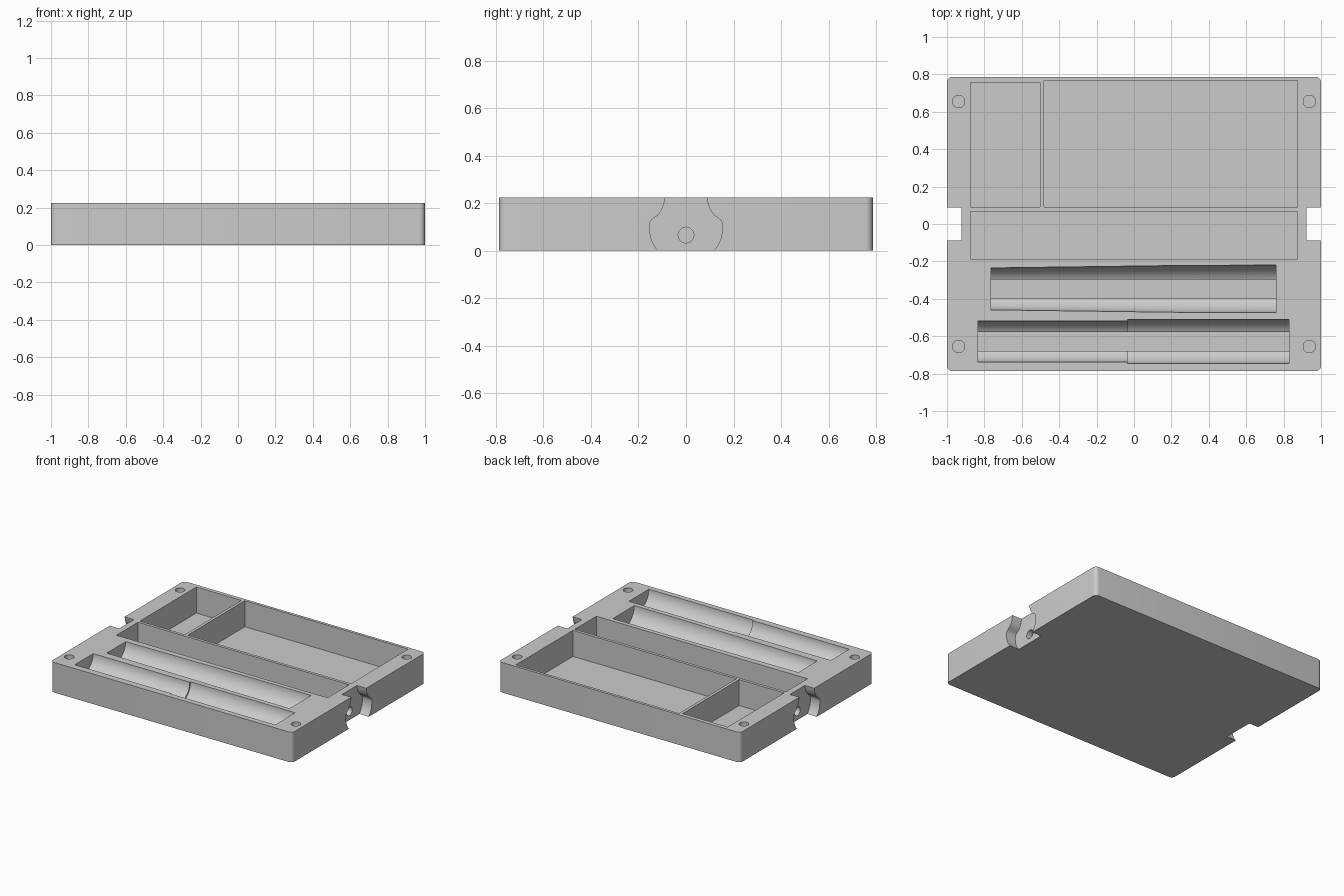
import bpy, bmesh, math
from mathutils import Vector

default = bpy.data.objects.get("Cube")
if default:
    bpy.data.objects.remove(default, do_unlink=True)

HALF_X, HALF_Y, TOP = 1.0, 0.787, 0.225
FLOOR = 0.03
OVER = 0.05  # how far cutters reach past the surface

grey = bpy.data.materials.new("plain_grey")
grey.use_nodes = True
colour = (0.6, 0.6, 0.6, 1)
grey.diffuse_color = colour
grey.node_tree.nodes["Principled BSDF"].inputs["Base Color"].default_value = colour


def loft(name, rings):
    """Closed solid through a row of matching rings."""
    bm = bmesh.new()
    loops = [[bm.verts.new(p) for p in ring] for ring in rings]
    for a, b in zip(loops, loops[1:]):
        for i in range(len(a)):
            j = (i + 1) % len(a)
            bm.faces.new((a[i], a[j], b[j], b[i]))
    bm.faces.new(loops[0])
    bm.faces.new(loops[-1][::-1])
    bmesh.ops.recalc_face_normals(bm, faces=bm.faces)
    mesh = bpy.data.meshes.new(name)
    bm.to_mesh(mesh)
    bm.free()
    mesh.materials.append(grey)
    obj = bpy.data.objects.new(name, mesh)
    bpy.context.collection.objects.link(obj)
    return obj


def upright(name, outline, low, high):
    return loft(name, [[Vector((x, y, z)) for x, y in outline] for z in (low, high)])


def along_x(name, outline, stations):
    return loft(name, [[Vector((x, y, z)) for y, z in outline] for x in stations])


def circle(cx, cy, r, n=32):
    return [(cx + r * math.cos(math.tau * i / n), cy + r * math.sin(math.tau * i / n))
            for i in range(n)]


def rectangle(x0, x1, y0, y1):
    return [(x0, y0), (x1, y0), (x1, y1), (x0, y1)]


def rounded(hx, hy, r, n=6):
    pts = []
    for k, (sx, sy) in enumerate(((1, 1), (-1, 1), (-1, -1), (1, -1))):
        for i in range(n + 1):
            a = math.pi / 2 * (k + i / n)
            pts.append((sx * (hx - r) + r * math.cos(a), sy * (hy - r) + r * math.sin(a)))
    return pts


def groove(name, cy, stations, slot=0.051, depth=0.13, n=16):
    """Round-sided trough with a flat-bottomed slot, radius given per station."""
    rings = []
    for x, r in stations:
        end = math.acos(slot / r)
        side = [(r, OVER)]
        side += [(r * math.cos(end * i / n), -r * math.sin(end * i / n)) for i in range(n + 1)]
        side.append((slot, -depth))
        outline = side + [(-y, z) for y, z in reversed(side)]
        rings.append([Vector((x, cy + y, TOP + z)) for y, z in outline])
    return loft(name, rings)


# Main block with rounded upright edges
tray = upright("tray_body", rounded(HALF_X, HALF_Y, 0.03), 0, TOP)
cutters = []

# Three rectangular compartments
for name, rect in (("small_compartment", (-0.875, -0.502, 0.09, 0.757)),
                   ("large_compartment", (-0.48, 0.873, 0.09, 0.766)),
                   ("long_compartment", (-0.875, 0.873, -0.187, 0.068))):
    cutters.append(upright(name, rectangle(*rect), FLOOR, TOP + OVER))

# Two long grooves, one tapered and one stepped
cutters.append(groove("tapered_groove", -0.347,
                      [(-0.765, 0.112), (0.3, 0.126), (0.76, 0.127)]))
cutters.append(groove("stepped_groove", -0.628,
                      [(-0.835, 0.109), (-0.036, 0.109), (-0.035, 0.118), (0.83, 0.118)]))

# Shallow round sockets near the corners
for sx in (-1, 1):
    for sy in (-1, 1):
        cutters.append(upright("corner_socket", circle(sx * 0.938, sy * 0.655, 0.033),
                               TOP - 0.05, TOP + OVER))

# Side notches with a bulging outline, and a pin hole in each
half = [(0.088, TOP + OVER), (0.088, TOP), (0.091, 0.205), (0.097, 0.184), (0.106, 0.165),
        (0.118, 0.15), (0.133, 0.139), (0.145, 0.13), (0.152, 0.118), (0.154, 0.1),
        (0.152, 0.074), (0.146, 0.048), (0.135, 0.024), (0.118, 0), (0.118, -OVER)]
notch = half + [(-y, z) for y, z in reversed(half)]
for side in (-1, 1):
    cutters.append(along_x("side_notch", notch, (side * 0.922, side * (HALF_X + OVER))))
    cutters.append(along_x("pin_hole", circle(0, 0.066, 0.033),
                           (side * 0.882, side * 0.96)))

# Carve everything out of the block
bpy.context.view_layer.objects.active = tray
for cutter in cutters:
    cutter.hide_render = True
    mod = tray.modifiers.new(cutter.name, "BOOLEAN")
    mod.operation = "DIFFERENCE"
    mod.solver = "EXACT"
    mod.object = cutter
    bpy.ops.object.modifier_apply(modifier=mod.name)
for cutter in cutters:
    bpy.data.objects.remove(cutter, do_unlink=True)

bpy.ops.object.select_all(action="DESELECT")
tray.select_set(True)
bpy.ops.object.shade_smooth_by_angle(angle=math.radians(25))
